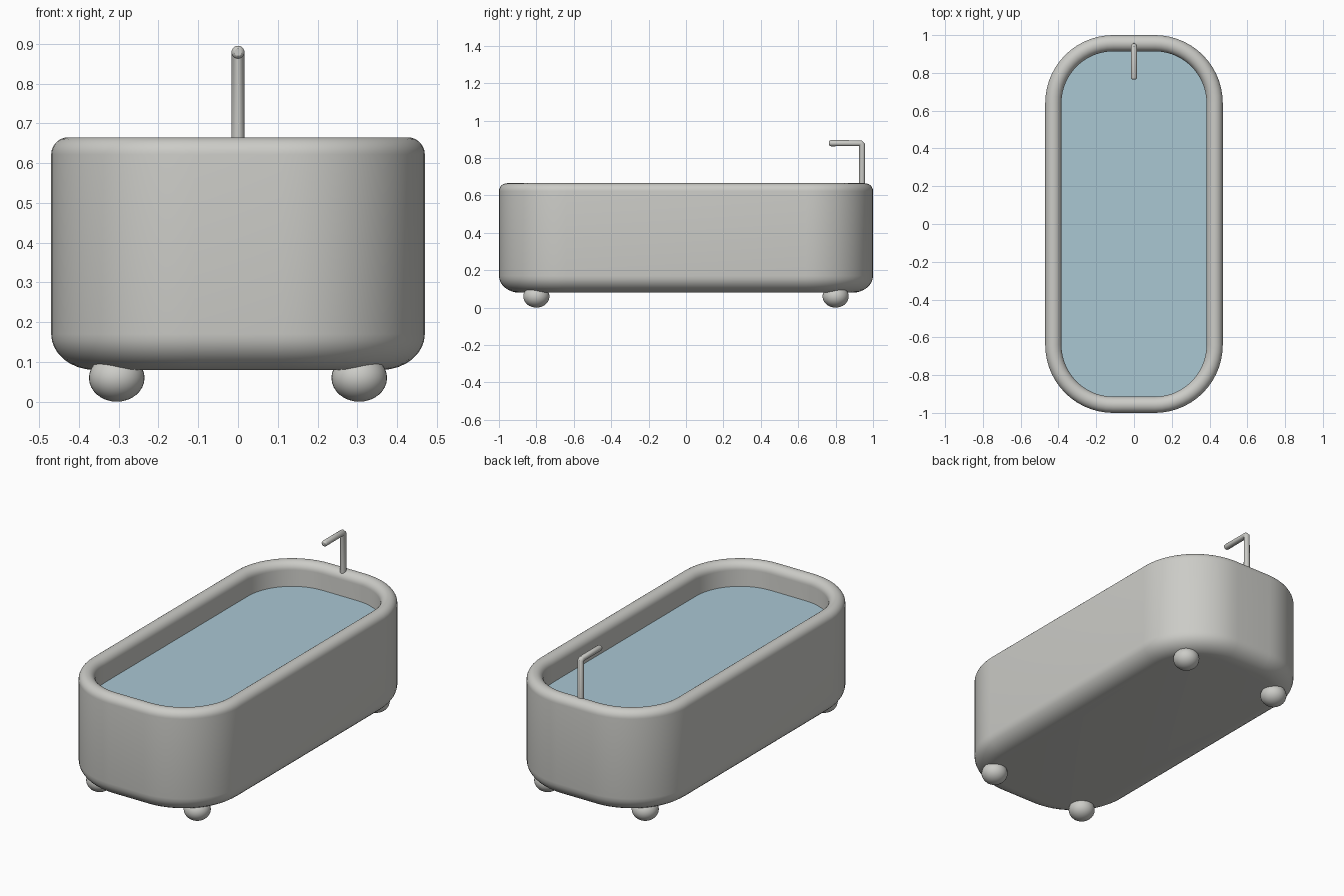
import bpy, bmesh, math

cube = bpy.data.objects.get("Cube")
if cube:
    bpy.data.objects.remove(cube, do_unlink=True)


def material(name, rgb):
    mat = bpy.data.materials.new(name)
    mat.use_nodes = True
    mat.diffuse_color = (*rgb, 1)
    mat.node_tree.nodes["Principled BSDF"].inputs["Base Color"].default_value = (*rgb, 1)
    return mat


ENAMEL = material("warm grey enamel", (0.60, 0.60, 0.57))
WATER = material("pale blue water", (0.40, 0.57, 0.65))

HALF_X, HALF_Y, CORNER = 0.47, 1.0, 0.36
WALL, TOP, BASE = 0.086, 0.665, 0.08


def outline(inset, z, steps=14):
    """Rounded rectangle, moved inwards by inset."""
    pts = []
    for quarter, (sx, sy) in enumerate([(1, 1), (-1, 1), (-1, -1), (1, -1)]):
        for i in range(steps + 1):
            a = (quarter + i / steps) * math.pi / 2
            r = CORNER - inset
            pts.append((sx * (HALF_X - CORNER) + r * math.cos(a),
                        sy * (HALF_Y - CORNER) + r * math.sin(a), z))
    return pts


def arc(cx, cz, rx, rz, start, end, steps):
    """Profile points (inset, z) on an ellipse, angles in degrees."""
    angles = [math.radians(start + (end - start) * i / steps) for i in range(steps + 1)]
    return [(cx + rx * math.cos(a), cz + rz * math.sin(a)) for a in angles]


def loft(name, profile, mat):
    """Skin the outline along a profile and cap both ends."""
    bm = bmesh.new()
    rings = [[bm.verts.new(p) for p in outline(*step)] for step in profile]
    n = len(rings[0])
    for low, high in zip(rings, rings[1:]):
        for i in range(n):
            j = (i + 1) % n
            bm.faces.new((low[i], low[j], high[j], high[i]))
    bm.faces.new(rings[0][::-1])
    bm.faces.new(rings[-1])
    bmesh.ops.recalc_face_normals(bm, faces=bm.faces)
    mesh = bpy.data.meshes.new(name)
    bm.to_mesh(mesh)
    bm.free()
    obj = bpy.data.objects.new(name, mesh)
    bpy.context.collection.objects.link(obj)
    finish(obj, mat)
    return obj


def finish(obj, mat):
    obj.data.materials.clear()
    obj.data.materials.append(mat)
    bpy.ops.object.select_all(action="DESELECT")
    obj.select_set(True)
    bpy.context.view_layer.objects.active = obj
    bpy.ops.object.shade_smooth_by_angle(angle=math.radians(40))


# Tub shell: rounded underside, outer wall, rolled rim, inner wall and floor
rim = WALL / 2
profile = (arc(0.11, BASE + 0.09, 0.11, 0.09, 270, 180, 8)
           + arc(rim, TOP - rim, rim, rim, 180, 0, 14)
           + arc(WALL + 0.08, BASE + 0.13, -0.08, 0.08, 0, -90, 6))
loft("tub", profile, ENAMEL)

# Water surface
loft("water", [(WALL - 0.002, 0.522), (WALL - 0.002, 0.53)], WATER)

# Four flattened ball feet
for side, sx in (("left", 1), ("right", -1)):
    for end, sy in (("front", -1), ("back", 1)):
        bpy.ops.mesh.primitive_uv_sphere_add(segments=32, ring_count=16, radius=1,
                                             location=(sx * 0.305, sy * 0.8, 0.06))
        foot = bpy.context.object
        foot.name = f"{end}_{side}_foot"
        foot.scale = (0.07, 0.07, 0.06)
        finish(foot, ENAMEL)

# Tap: upright pipe turning into a spout, with softened ends
PIPE, TAP_Y, TIP_Y, TAP_Z = 0.0165, 0.941, 0.765, 0.879
path = [(TAP_Y, 0.6, 1), (TAP_Y, TAP_Z - 0.008, 1), (TAP_Y - 0.008, TAP_Z, 1),
        (TIP_Y + 0.010, TAP_Z, 1), (TIP_Y + 0.003, TAP_Z, 0.85), (TIP_Y, TAP_Z, 0.55)]
curve = bpy.data.curves.new("tap", "CURVE")
curve.dimensions = "3D"
curve.bevel_depth = PIPE
curve.bevel_resolution = 6
curve.use_fill_caps = True
spline = curve.splines.new("POLY")
spline.points.add(len(path) - 1)
for point, (y, z, radius) in zip(spline.points, path):
    point.co = (0, y, z, 1)
    point.radius = radius
tap = bpy.data.objects.new("tap", curve)
bpy.context.collection.objects.link(tap)
bpy.ops.object.select_all(action="DESELECT")
tap.select_set(True)
bpy.context.view_layer.objects.active = tap
bpy.ops.object.convert(target="MESH")
finish(bpy.context.object, ENAMEL)
